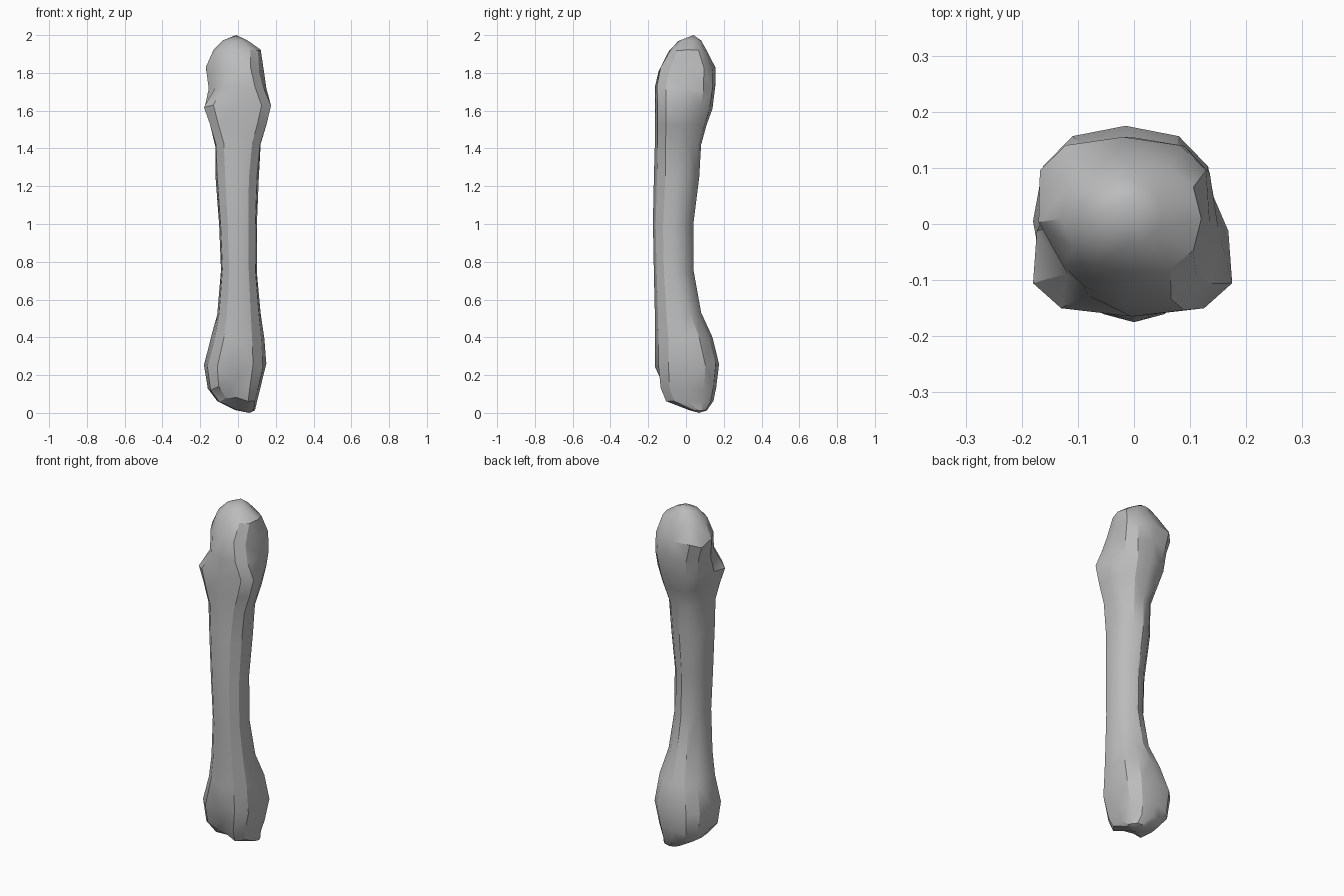
import bpy, bmesh, math, random

cube = bpy.data.objects.get("Cube")
if cube:
    bpy.data.objects.remove(cube)
random.seed(4)
SIDES = 12

# Cross-sections: height, x range, y range, squareness, front flare, notched corner
SECTIONS = [
    (0.015, -.02, .09, .02, .11, 2, 0, 0),
    (0.06, -.11, .10, -.12, .145, 2.4, 0, 0),
    (0.13, -.16, .12, -.15, .16, 2.6, 0, 0),
    (0.25, -.18, .15, -.165, .175, 2.5, 0, 0),
    (0.4, -.14, .14, -.165, .14, 2.2, 0, 0),
    (0.53, -.11, .12, -.165, .08, 2, .1, 0),
    (0.75, -.09, .1, -.17, .04, 2, .1, 0),
    (1, -.1, .1, -.175, .04, 2, .1, 0),
    (1.25, -.12, .11, -.17, .07, 2, .1, 0),
    (1.42, -.12, .12, -.165, .08, 2.2, .2, 0),
    (1.53, -.15, .15, -.165, .11, 2.5, .2, 0),
    (1.62, -.18, .175, -.165, .14, 2.8, .25, 0),
    (1.72, -.155, .15, -.165, .155, 2.8, 0, .22),
    (1.82, -.17, .135, -.145, .155, 2.8, -.1, .22),
    (1.92, -.13, .12, -.09, .11, 2.4, 0, .1),
    (1.97, -.08, .05, -.04, .08, 2, 0, 0),
]


def power(v, p):
    return math.copysign(abs(v) ** (2 / p), v)


def fit(values, low, high):
    a, b = min(values), max(values)
    return [low + (v - a) / (b - a) * (high - low) for v in values]


def outline(x0, x1, y0, y1, p, flare, notch):
    xs, ys = [], []
    for i in range(SIDES):
        a = math.tau * i / SIDES
        x, y = power(math.cos(a), p), power(math.sin(a), p)
        x *= 1 - flare * y
        # Cut back the front corner beside the rounded head
        corner = max(0, -math.cos(a - math.pi / 4)) ** 6
        xs.append(x * (1 - notch * corner))
        ys.append(y * (1 - notch * corner))
    return zip(fit(xs, x0, x1), fit(ys, y0, y1))


# Shaft and both ends as one lofted skin
bm = bmesh.new()
rings = []
for z, *shape in SECTIONS:
    wobble = 0.012 if 0.1 < z < 1.9 else 0.003
    rings.append([bm.verts.new((x, y, z + random.uniform(-wobble, wobble)))
                  for x, y in outline(*shape)])
for lower, upper in zip(rings, rings[1:]):
    for i in range(SIDES):
        j = (i + 1) % SIDES
        bm.faces.new((lower[i], lower[j], upper[j], upper[i]))

# Closed tips
for ring, tip in ((rings[0], (.06, .07, 0)), (rings[-1], (-.01, .04, 2))):
    point = bm.verts.new(tip)
    for i in range(SIDES):
        bm.faces.new((ring[i], ring[(i + 1) % SIDES], point))

# Small groove between the knuckles at the lower front
for v in rings[1] + rings[2]:
    if v.co.y < -.08 and abs(v.co.x + .02) < .06:
        v.co.y += .025
        v.co.z += .02

bmesh.ops.triangulate(bm, faces=bm.faces[:])
bmesh.ops.recalc_face_normals(bm, faces=bm.faces[:])
mesh = bpy.data.meshes.new("long_bone")
bm.to_mesh(mesh)
bm.free()
bone = bpy.data.objects.new("long_bone", mesh)
bpy.context.collection.objects.link(bone)

# Plain grey bone
grey = bpy.data.materials.new("bone grey")
grey.use_nodes = True
colour = (0.5, 0.5, 0.5, 1)
grey.diffuse_color = colour
grey.node_tree.nodes["Principled BSDF"].inputs["Base Color"].default_value = colour
mesh.materials.append(grey)

bpy.ops.object.select_all(action='DESELECT')
bone.select_set(True)
bpy.context.view_layer.objects.active = bone
bpy.ops.object.shade_smooth_by_angle(angle=math.radians(30))
